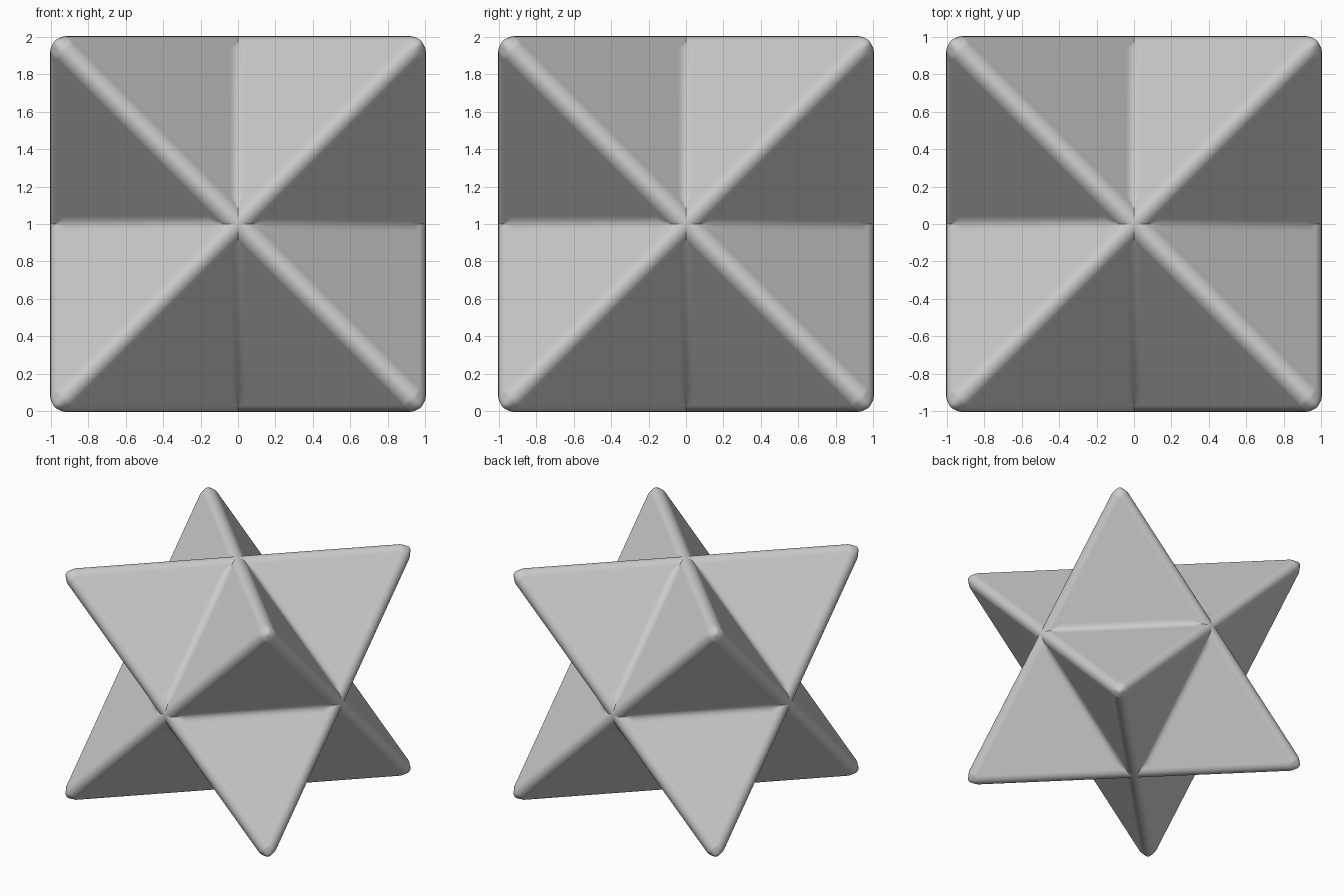
import bpy
import bmesh
from mathutils import Vector
from itertools import combinations, product

cube = bpy.data.objects.get("Cube")
if cube:
    bpy.data.objects.remove(cube)

CENTRE = Vector((0, 0, 1))
R = 0.075                      # rounding radius of every ridge
SHARP = 1 - R + R * 3 ** 0.5   # corner of the tetrahedron before rounding
FILLET = 0.04                  # half width of the valley fillets

grey = bpy.data.materials.new("light_grey")
grey.use_nodes = True
colour = (0.6, 0.6, 0.6, 1)
grey.diffuse_color = colour
grey.node_tree.nodes["Principled BSDF"].inputs["Base Color"].default_value = colour


def add_object(name, bm):
    mesh = bpy.data.meshes.new(name)
    for face in bm.faces:
        face.smooth = True
    bm.to_mesh(mesh)
    bm.free()
    mesh.materials.append(grey)
    obj = bpy.data.objects.new(name, mesh)
    obj.location = CENTRE
    bpy.context.collection.objects.link(obj)
    return obj


# Two interlocking tetrahedra with rounded edges
def tetrahedron(name, parity):
    bm = bmesh.new()
    for c in product((-1, 1), repeat=3):
        if c[0] * c[1] * c[2] == parity:
            bm.verts.new(Vector(c) * SHARP)
    for trio in combinations(list(bm.verts), 3):
        bm.faces.new(trio)
    bmesh.ops.recalc_face_normals(bm, faces=bm.faces)
    obj = add_object(name, bm)
    bevel = obj.modifiers.new("rounded_edges", "BEVEL")
    bevel.width = R * 2 ** 0.5
    bevel.segments = 10
    bevel.limit_method = "NONE"
    bevel.harden_normals = True


tetrahedron("first_tetrahedron", 1)
tetrahedron("second_tetrahedron", -1)

# Soft fillets in the twelve valleys between the points
axes = [Vector((1, 0, 0)), Vector((0, 1, 0)), Vector((0, 0, 1))]
bm = bmesh.new()
start = 1.16 * R
stations = [(start, 0.15), (start + 0.05, 1), (SHARP - start - 0.05, 1), (SHARP - start, 0.15)]
for first, second in combinations(axes, 2):
    for i, j in product((-1, 1), repeat=2):
        a, b = first * i, second * j
        across, out = a.cross(b), (a + b).normalized()
        rows = []
        for s, scale in stations:
            base = a * (SHARP - s) + b * s
            w = FILLET * scale
            row = []
            for k in range(9):
                u = k / 4 - 1
                height = w * (1 + u * u) / 8 ** 0.5
                row.append(bm.verts.new(base + across * w * u + out * height))
            rows.append(row)
        for p, q in zip(rows, rows[1:]):
            for k in range(8):
                face = bm.faces.new((p[k], p[k + 1], q[k + 1], q[k]))
                face.normal_update()
                if face.normal.dot(out) < 0:
                    face.normal_flip()
add_object("valley_fillets", bm)
